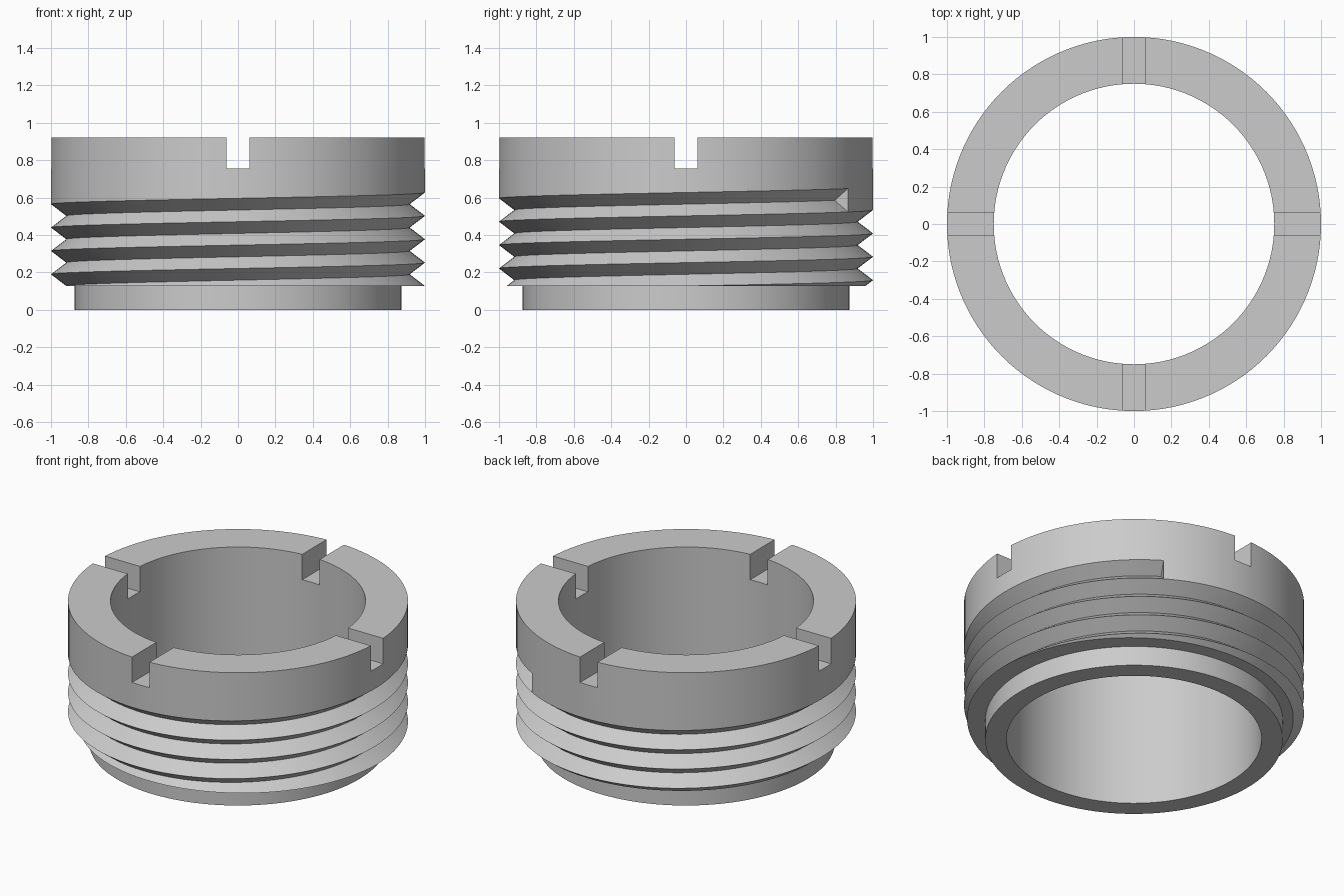
import bpy, bmesh, math

if "Cube" in bpy.data.objects:
    bpy.data.objects.remove(bpy.data.objects["Cube"])

SEGMENTS = 120
OUTER, ROOT, NECK, BORE = 1.0, 0.918, 0.875, 0.75
HEIGHT, SHOULDER = 0.92, 0.127
PITCH = 0.125
THREAD_TOP = SHOULDER + 4 * PITCH      # groove top edge at angle zero
GROOVE_END = math.radians(60)
HALF_TURNS = 10                        # crest and root points per section
SLOT_WIDTH, SLOT_FLOOR = 0.125, 0.755

grey = bpy.data.materials.new("light_grey")
grey.use_nodes = True
colour = (0.6, 0.6, 0.6, 1)
grey.diffuse_color = colour
grey.node_tree.nodes["Principled BSDF"].inputs["Base Color"].default_value = colour


def thread_point(angle, k):
    """Crest (even k) or root (odd k) of the groove, cut off at the shoulder."""
    top = THREAD_TOP + PITCH * angle / math.tau
    z = max(top - k * PITCH / 2, SHOULDER)
    phase = ((top - z) / PITCH) % 1
    depth = 1 - abs(2 * phase - 1)
    return OUTER - (OUTER - ROOT) * depth, z


def section(angle):
    return ([(BORE, HEIGHT), (OUTER, HEIGHT)]
            + [thread_point(angle, k) for k in range(HALF_TURNS)]
            + [(NECK, SHOULDER), (NECK, 0), (BORE, 0)])


# Threaded ring: one full sweep ending where the groove stops
bm = bmesh.new()
shared = {}


def vert(angle, r, z):
    co = (r * math.cos(angle), r * math.sin(angle), z)
    key = tuple(round(c, 4) + 0.0 for c in co)
    if key not in shared:
        shared[key] = bm.verts.new(co)
    return shared[key]


def face(points):
    unique = list(dict.fromkeys(points))
    if len(unique) > 2:
        bm.faces.new(unique)


start = GROOVE_END - math.tau
columns = []
for i in range(SEGMENTS + 1):
    a = start + math.tau * i / SEGMENTS
    columns.append([vert(a, r, z) for r, z in section(a)])

groove_top, groove_root = columns[-1][2], columns[-1][3]
for i in range(SEGMENTS):
    left, right = columns[i], columns[i + 1]
    for j in range(len(left)):
        n = (j + 1) % len(left)
        loop = [left[j], right[j], right[n], left[n]]
        if i == 0 and j == 1:
            loop.append(groove_top)    # wall beside the groove end
        face(loop)
face([groove_top, groove_root, columns[0][2]])
bmesh.ops.recalc_face_normals(bm, faces=bm.faces)

mesh = bpy.data.meshes.new("threaded_ring")
bm.to_mesh(mesh)
bm.free()
ring = bpy.data.objects.new("threaded_ring", mesh)
bpy.context.collection.objects.link(ring)
mesh.materials.append(grey)

# Two crossing bars cut the four spanner slots
bpy.context.view_layer.objects.active = ring
for size in ((SLOT_WIDTH, 3), (3, SLOT_WIDTH)):
    bpy.ops.mesh.primitive_cube_add(size=1, location=(0, 0, SLOT_FLOOR + 0.25))
    cutter = bpy.context.object
    cutter.name = "slot_cutter"
    cutter.scale = (*size, 0.5)
    cutter.hide_render = True
    cutter.data.materials.append(grey)
    bpy.context.view_layer.update()
    bpy.context.view_layer.objects.active = ring
    cut = ring.modifiers.new("slots", "BOOLEAN")
    cut.operation, cut.solver, cut.object = "DIFFERENCE", "EXACT", cutter
    bpy.ops.object.modifier_apply(modifier=cut.name)
    bpy.data.objects.remove(cutter)

# Smooth walls with crisp edges
bpy.ops.object.select_all(action="DESELECT")
ring.select_set(True)
bpy.ops.object.shade_smooth_by_angle(angle=math.radians(30))
